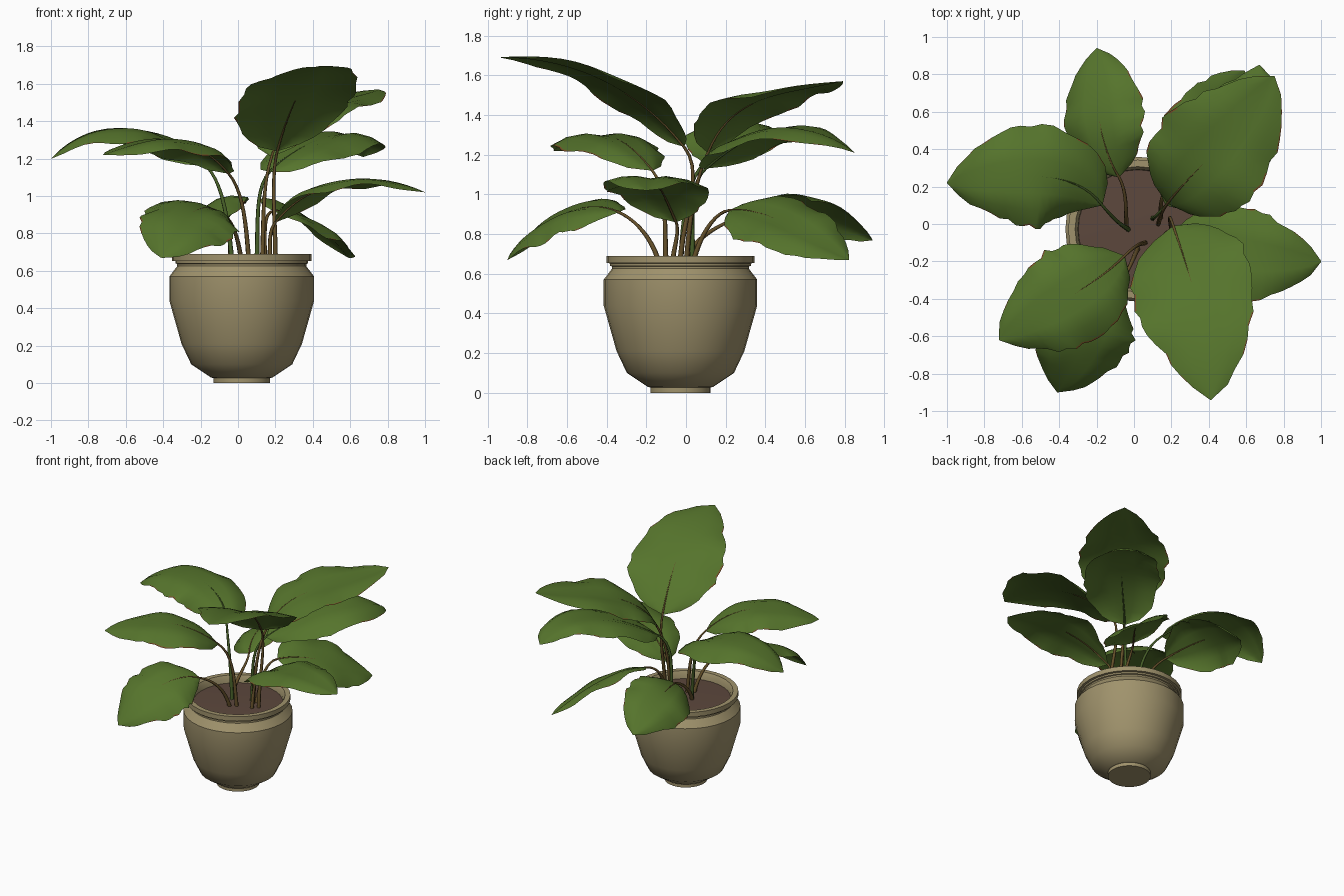
import bpy, bmesh, math, random
from mathutils import Vector as V, Matrix

if "Cube" in bpy.data.objects:
    bpy.data.objects.remove(bpy.data.objects["Cube"])

random.seed(4)


def material(name, rgb):
    m = bpy.data.materials.new(name)
    m.diffuse_color = (*rgb, 1)
    m.use_nodes = True
    m.node_tree.nodes["Principled BSDF"].inputs["Base Color"].default_value = m.diffuse_color
    return m


GREEN = material("leaf_green", (0.092, 0.175, 0.025))
RUST = material("dry_leaf_edge", (0.20, 0.08, 0.02))
BROWN = material("stem_brown", (0.125, 0.078, 0.022))
STEM_GREEN = material("stem_green", (0.06, 0.11, 0.02))
CLAY = material("pot_clay", (0.35, 0.29, 0.15))
SOIL = material("soil_brown", (0.108, 0.064, 0.046))


def finish(name, bm, mats, angle=40, normals=True):
    if normals:
        bmesh.ops.recalc_face_normals(bm, faces=bm.faces)
    me = bpy.data.meshes.new(name)
    bm.to_mesh(me)
    bm.free()
    for m in mats:
        me.materials.append(m)
    ob = bpy.data.objects.new(name, me)
    bpy.context.collection.objects.link(ob)
    bpy.ops.object.select_all(action='DESELECT')
    ob.select_set(True)
    bpy.context.view_layer.objects.active = ob
    bpy.ops.object.shade_smooth_by_angle(angle=math.radians(angle))
    return ob


def lathe(name, profile, mat, center, sides=32):
    bm = bmesh.new()
    vs = [bm.verts.new((center[0] + r, center[1], z)) for r, z in profile]
    es = [bm.edges.new(p) for p in zip(vs, vs[1:])]
    bmesh.ops.spin(bm, geom=vs + es, cent=(*center, 0), axis=(0, 0, 1),
                   angle=math.tau, steps=sides)
    bmesh.ops.remove_doubles(bm, verts=bm.verts, dist=1e-4)
    return finish(name, bm, [mat], 35)


def tube(name, pts, r0, r1, mat, sides=6):
    bm = bmesh.new()
    rings = []
    n = len(pts)
    for i, p in enumerate(pts):
        d = (pts[min(i + 1, n - 1)] - pts[max(i - 1, 0)]).normalized()
        a = d.cross(V((0.3, 1, 0.1))).normalized()
        b = d.cross(a)
        r = r0 + (r1 - r0) * i / (n - 1)
        rings.append([bm.verts.new(p + r * (a * math.cos(k * math.tau / sides)
                      + b * math.sin(k * math.tau / sides))) for k in range(sides)])
    for A, B in zip(rings, rings[1:]):
        for k in range(sides):
            j = (k + 1) % sides
            bm.faces.new((A[k], A[j], B[j], B[k]))
    bm.faces.new(rings[0])
    bm.faces.new(rings[-1])
    finish(name, bm, [mat], 70)


def through(p, t):
    """Cubic passing through four points at t = 0, 1/3, 2/3, 1."""
    out = V((0, 0, 0))
    for i in range(4):
        w = 1
        for j in range(4):
            if j != i:
                w *= (3 * t - j) / (i - j)
        out += p[i] * w
    return out


# Pot and soil
C = (0.02, -0.028)
lathe("pot", [(0, 0), (0.152, 0), (0.152, 0.027), (0.165, 0.03), (0.27, 0.10),
              (0.322, 0.21), (0.387, 0.44), (0.387, 0.57), (0.345, 0.625),
              (0.345, 0.637), (0.355, 0.64), (0.355, 0.652), (0.372, 0.654),
              (0.372, 0.69), (0.335, 0.69), (0.32, 0.66), (0.315, 0.60)], CLAY, C)
lathe("soil", [(0, 0.642), (0.2, 0.64), (0.32, 0.635)], SOIL, C)


def leaf(name, mid, half, roll, droop, root, stem_mat):
    mid = [V(p) for p in mid]
    N = 18
    cross = [-1, -0.97, -0.66, -0.33, 0, 0.33, 0.66, 0.97, 1]
    bm = bmesh.new()
    rows = []
    phase = random.uniform(0, 6)
    for i in range(N + 1):
        t = i / N
        p = through(mid, t)
        d = (through(mid, t + 0.01) - through(mid, t - 0.01)).normalized()
        side = d.cross(V((0, 0, 1))).normalized()      # right-hand side
        side = Matrix.Rotation(math.radians(roll), 3, d) @ side
        up = side.cross(d)
        w0 = half * max(math.sin(math.pi * min(t, 1) ** 0.88), 0) ** 0.68 + 0.003
        wob = [1 + random.uniform(-0.06, 0.05) for _ in range(2)]
        row = []
        for s in cross:
            w = w0 * wob[s > 0] if abs(s) > 0.9 else w0
            ripple = 0.014 * s * s * math.sin(t * 15 + phase + (2 if s > 0 else 0))
            lift = 0.02 * math.sin(abs(s) * math.pi) - droop * s * s
            row.append(bm.verts.new(p + side * s * w + up * (lift + ripple) * (w0 / half)))
        rows.append(row)
    for A, B in zip(rows, rows[1:]):
        dry = [random.random() < 0.25, random.random() < 0.25]
        for k in range(len(cross) - 1):
            f = bm.faces.new((A[k], A[k + 1], B[k + 1], B[k]))
            if (k == 0 and dry[0]) or (k == len(cross) - 2 and dry[1]):
                f.material_index = 1
    finish(name + "_leaf", bm, [GREEN, RUST], 60, False)

    # Stem rises from the soil, bends into the leaf and runs on as its midrib
    a, b = V((*root, 0.63)), mid[0]
    tan = (through(mid, 0.05) - b).normalized()
    L = (b - a).length
    c1 = a + V(((b.x - a.x) * 0.15, (b.y - a.y) * 0.15, L * 0.4))
    c2 = b - tan * L * 0.3
    pts = []
    for i in range(11):
        t = i / 10
        u = 1 - t
        pts.append(a * u ** 3 + c1 * 3 * u * u * t + c2 * 3 * u * t * t + b * t ** 3)
    pts += [through(mid, 0.055 * k) - V((0, 0, 0.002)) for k in range(1, 9)]
    tube(name + "_stem", pts, 0.014, 0.002, stem_mat)


# name, midrib points, half width, roll (right side down +), edge droop, root, stem colour
leaf("left", [(-.17, .10, 1.16), (-.40, .24, 1.31), (-.70, .25, 1.35), (-1, .22, 1.2)],
     .27, 0, .07, (-.03, -.03), STEM_GREEN)
leaf("front_left", [(-.05, -.17, 1.12), (-.25, -.33, 1.27), (-.48, -.47, 1.29), (-.72, -.62, 1.22)],
     .27, 0, .06, (.06, -.10), BROWN)
leaf("low_front", [(-.09, -.34, .91), (-.21, -.53, .93), (-.31, -.73, .84), (-.41, -.9, .67)],
     .26, -17, .06, (.02, -.13), BROWN)
leaf("back", [(-.08, .25, .88), (-.17, .48, .94), (-.2, .72, .90), (-.2, .94, .77)],
     .235, -26, .06, (-.04, -.02), BROWN)
leaf("low_back_right", [(.19, .22, .92), (.32, .39, .90), (.46, .59, .81), (.59, .82, .67)],
     .245, 24, .02, (.14, .03), BROWN)
leaf("middle_back_right", [(.17, .1, 1.13), (.36, .30, 1.27), (.57, .56, 1.33), (.67, .85, 1.21)],
     .265, 4, .05, (.1, .03), STEM_GREEN)
leaf("high_back_right", [(.18, .11, 1.21), (.32, .27, 1.42), (.53, .5, 1.51), (.75, .79, 1.57)],
     .31, 0, .01, (.13, 0), BROWN)
leaf("right", [(.2, -.05, .86), (.42, -.13, 1.03), (.70, -.18, 1.08), (1, -.2, 1.02)],
     .255, 0, .03, (.17, -.07), BROWN)
leaf("tall_front", [(.21, -.01, 1.24), (.28, -.22, 1.45), (.36, -.53, 1.62), (.41, -.94, 1.69)],
     .325, 5, .01, (.2, -.03), BROWN)
